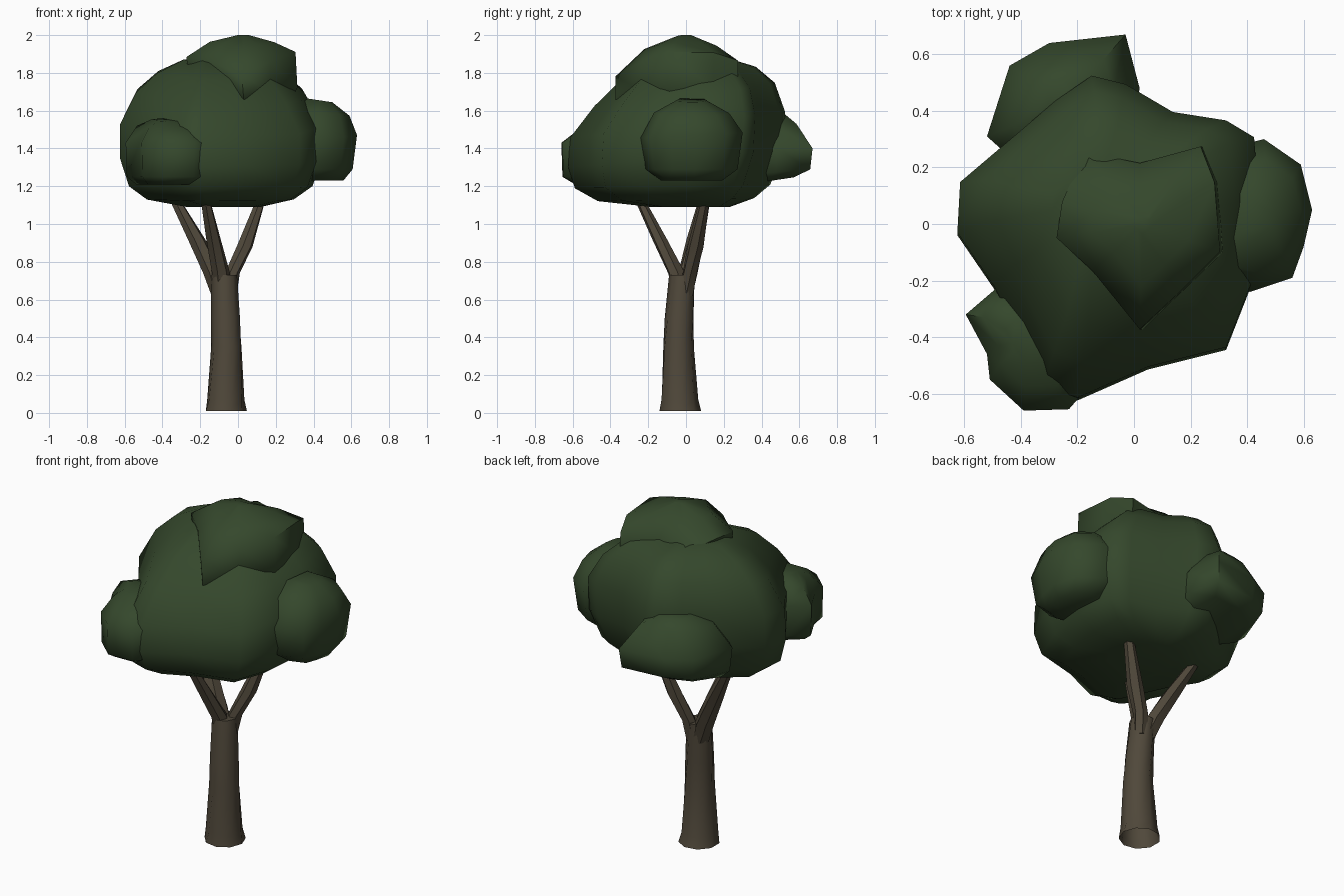
import bpy, bmesh, math
from mathutils import Vector

cube = bpy.data.objects.get("Cube")
if cube:
    bpy.data.objects.remove(cube)


def material(name, rgb):
    m = bpy.data.materials.new(name)
    m.use_nodes = True
    m.diffuse_color = (*rgb, 1)
    m.node_tree.nodes["Principled BSDF"].inputs["Base Color"].default_value = (*rgb, 1)
    return m


LEAF = material("leaf green", (0.035, 0.064, 0.025))
BARK = material("bark brown", (0.08, 0.065, 0.043))


def loft(name, rings, mat, angle, open_base=False):
    """Skin a stack of equal-length rings, cap the ends, smooth by angle."""
    bm = bmesh.new()
    loops = [[bm.verts.new(p) for p in ring] for ring in rings]
    n = len(loops[0])
    for low, high in zip(loops, loops[1:]):
        for i in range(n):
            j = (i + 1) % n
            bm.faces.new((low[i], low[j], high[j], high[i]))
    bm.faces.new(loops[-1])
    if not open_base:
        bm.faces.new(loops[0])
    bmesh.ops.recalc_face_normals(bm, faces=bm.faces)
    bmesh.ops.triangulate(bm, faces=[f for f in bm.faces if len(f.verts) > 4])
    mesh = bpy.data.meshes.new(name)
    bm.to_mesh(mesh)
    bm.free()
    mesh.materials.append(mat)
    obj = bpy.data.objects.new(name, mesh)
    bpy.context.collection.objects.link(obj)
    bpy.ops.object.select_all(action="DESELECT")
    obj.select_set(True)
    bpy.context.view_layer.objects.active = obj
    bpy.ops.object.shade_smooth_by_angle(angle=math.radians(angle))


def foliage(name, outline, centre, levels, droop=0):
    """Plan outline shrunk about a centre; levels are (z, scale, dx, dy, tilt_x, tilt_y).
    Droop bends the front and back edges down."""
    c = Vector(centre)
    rings = []
    for z, s, dx, dy, tx, ty in levels:
        ring = []
        for p in outline:
            q = (Vector(p) - c) * s
            ring.append((c.x + q.x + dx, c.y + q.y + dy,
                         z + tx * q.x + ty * q.y - droop * q.y ** 2))
        rings.append(ring)
    loft(name, rings, LEAF, 60)


def limb(name, path, sides, open_base=False):
    """Faceted wood along a path of (x, y, z, radius)."""
    rings = []
    for k, (x, y, z, r) in enumerate(path):
        turn = 0.15 * k
        rings.append([(x + r * math.cos(turn + math.tau * i / sides),
                       y + r * math.sin(turn + math.tau * i / sides), z)
                      for i in range(sides)])
    loft(name, rings, BARK, 50, open_base)


# Main crown
foliage("main_crown",
        [(-.63, -.03), (-.62, .15), (-.42, .32), (-.28, .44), (-.15, .53), (-.03, .5),
         (.14, .4), (.33, .37), (.43, .31), (.45, .05), (.42, -.21), (.33, -.44),
         (.05, -.51), (-.2, -.62), (-.32, -.58), (-.5, -.22)], (-.1, 0),
        [(1.09, .36, .02, .04, 0, 0), (1.13, .72, 0, -.02, 0, .02),
         (1.2, .9, 0, -.03, 0, .02), (1.35, .99, 0, -.01, 0, .08),
         (1.53, .99, 0, 0, 0, .12), (1.69, .83, 0, .03, -.02, .13),
         (1.8, .62, 0, .04, 0, .1), (1.87, .32, -.02, .06, 0, .03)])

# Clumps bulging out of the crown
foliage("top_clump",
        [(-.28, -.05), (-.26, .08), (-.18, .26), (.02, .22), (.24, .28), (.29, .15),
         (.31, -.1), (.17, -.24), (.02, -.38), (-.15, -.17)], (.03, 0),
        [(1.66, .74, .03, .02, -.1, 0), (1.77, .98, .01, 0, -.15, 0),
         (1.905, .98, 0, 0, .06, .03), (1.965, .58, 0, 0, 0, 0), (2.0, .1, 0, 0, 0, 0)],
        droop=.8)

foliage("side_clump",
        [(.2, -.18), (.41, -.24), (.56, -.19), (.6, -.08), (.63, .05), (.59, .21),
         (.46, .3), (.25, .25)], (.4, .03),
        [(1.23, .6, .02, 0, 0, 0), (1.29, .9, 0, 0, 0, 0), (1.47, 1, 0, 0, 0, .05),
         (1.59, .74, .02, 0, -.1, 0), (1.655, .3, .03, 0, -.15, 0)])

foliage("back_clump",
        [(-.42, .22), (-.52, .31), (-.44, .56), (-.3, .64), (-.03, .67), (.02, .48),
         (-.02, .25)], (-.25, .42),
        [(1.22, .72, 0, -.03, 0, .15), (1.27, .95, 0, 0, 0, .08), (1.4, 1, 0, 0, 0, 0),
         (1.53, .66, 0, 0, 0, 0), (1.58, .3, 0, .03, 0, 0)])

foliage("front_clump",
        [(-.49, -.23), (-.595, -.32), (-.52, -.46), (-.51, -.55), (-.39, -.66),
         (-.23, -.655), (-.13, -.54), (-.22, -.3)], (-.38, -.46),
        [(1.21, .74, 0, .02, 0, 0), (1.25, .97, 0, 0, 0, 0), (1.43, 1, 0, 0, 0, 0),
         (1.51, .72, 0, .03, 0, .1), (1.55, .35, 0, .04, 0, .1)])

# Trunk with flared foot, hollow underneath, and three boughs
limb("trunk", [(-.065, -.03, 0.01, .112), (-.065, -.035, .07, .1), (-.06, -.04, .35, .082),
               (-.065, -.035, .5, .078), (-.075, -.02, .73, .07)], 9, True)
limb("right_bough", [(-.09, -.01, .62, .05), (-.13, .01, .74, .055),
                     (-.22, .05, .92, .048), (-.34, .1, 1.14, .03)], 6)
limb("front_bough", [(-.08, -.02, .62, .048), (-.09, -.05, .74, .048),
                     (-.13, -.14, .92, .04), (-.175, -.25, 1.14, .026)], 6)
limb("left_bough", [(-.05, 0, .62, .042), (-.03, .02, .74, .04),
                    (.035, .05, .88, .044), (.125, .1, 1.14, .026)], 6)
